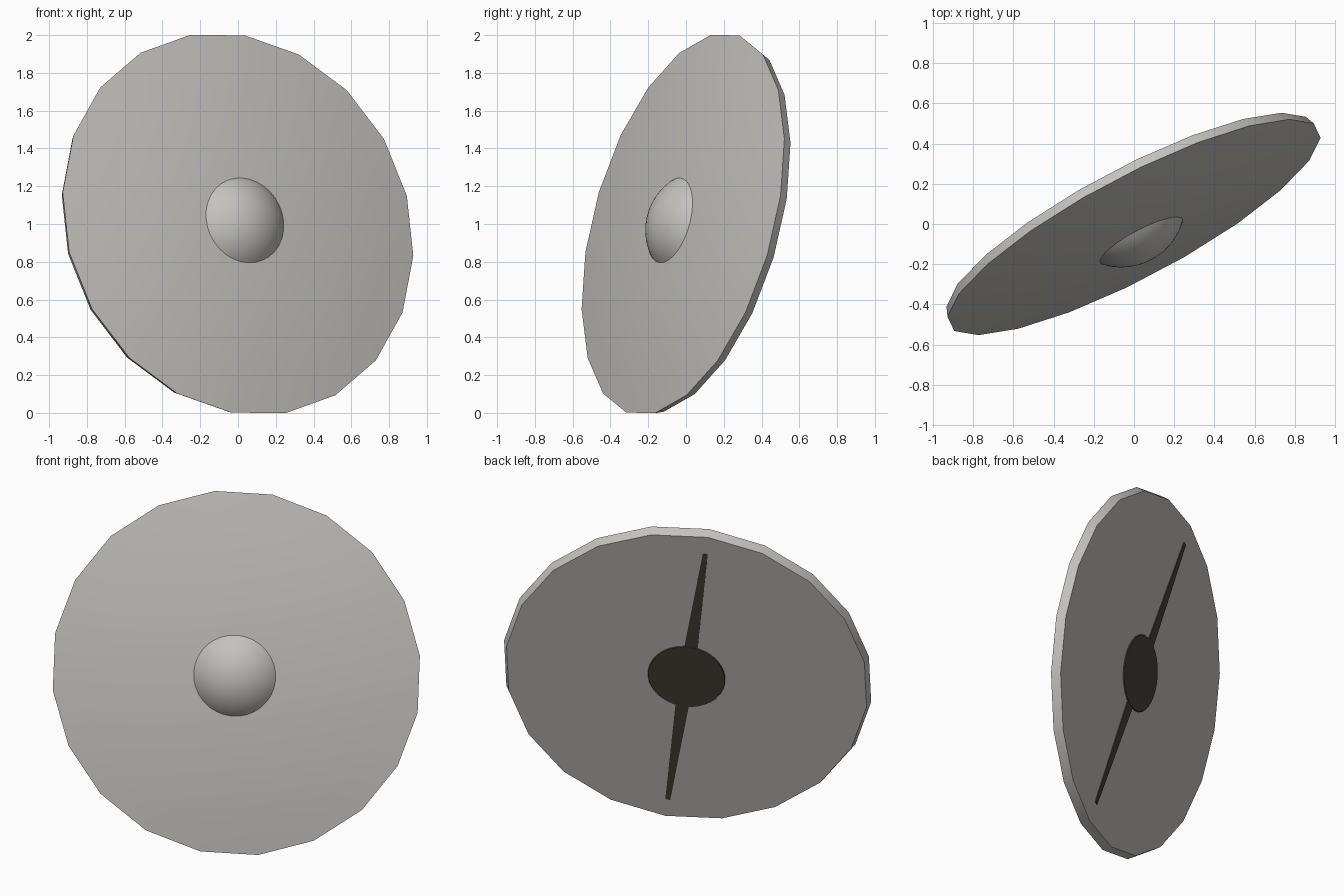
import bpy, bmesh, math
from mathutils import Vector, Matrix

if "Cube" in bpy.data.objects:
    bpy.data.objects.remove(bpy.data.objects["Cube"])

# Tilted frame of the shield: n = outward axis, a = grip direction, b = across
n = Vector((0.455, -0.857, 0.241)).normalized()
a = Vector((-0.25, 0.145, 1.0))
a = (a - n * a.dot(n)).normalized()
b = n.cross(a)
M = Matrix((a, b, n)).transposed().to_4x4()
M.translation = (0, -0.016, 1.0)


def material(name, rgb):
    m = bpy.data.materials.new(name)
    m.diffuse_color = (*rgb, 1)
    m.use_nodes = True
    m.node_tree.nodes["Principled BSDF"].inputs["Base Color"].default_value = m.diffuse_color
    return m


metal = material("light warm grey", (0.55, 0.54, 0.52))
dark = material("dark brown", (0.066, 0.056, 0.043))


def finish(name, bm, mat, angle=30):
    bmesh.ops.recalc_face_normals(bm, faces=bm.faces)
    bm.transform(M)
    me = bpy.data.meshes.new(name)
    bm.to_mesh(me)
    bm.free()
    me.materials.append(mat)
    ob = bpy.data.objects.new(name, me)
    bpy.context.collection.objects.link(ob)
    bpy.ops.object.select_all(action='DESELECT')
    ob.select_set(True)
    bpy.context.view_layer.objects.active = ob
    bpy.ops.object.shade_smooth_by_angle(angle=math.radians(angle))
    return ob


def lathe(name, profile, sides, mat, angle=30):
    """Spin (radius, height) points about the axis; radius 0 makes a pole."""
    bm = bmesh.new()
    rings = []
    for r, h in profile:
        if r == 0:
            rings.append([bm.verts.new((0, 0, h))] * sides)
        else:
            rings.append([bm.verts.new((r * math.cos(2 * math.pi * i / sides),
                                        r * math.sin(2 * math.pi * i / sides), h))
                          for i in range(sides)])
    for p, q in zip(rings, rings[1:]):
        for i in range(sides):
            j = (i + 1) % sides
            bm.faces.new(list(dict.fromkeys((p[i], p[j], q[j], q[i]))))
    return finish(name, bm, mat, angle)


# Shield body: shallow dome in front, 20-sided bevelled rim, flat back
R, H = 1.043, 0.085
dome = [(R * k / 6, H * (1 - (k / 6) ** 2)) for k in range(7)]
lathe("shield_body", dome + [(1.023, -0.05), (0, -0.05)], 20, metal)

# Boss: spherical cap, its foot sunk in the dome
rs, top = 0.32, 0.18
cap = [(rs * math.sin(t), top - rs + rs * math.cos(t))
       for t in (math.radians(50) * k / 8 for k in range(9))]
lathe("boss", cap + [(0, cap[-1][1])], 32, metal, 40)

# Dark plate behind the boss
lathe("back_plate", [(0, -0.055), (0.215, -0.055), (0.22, -0.048), (0, -0.048)], 32, dark)

# Grip bar: tapers to both ends
bm = bmesh.new()
outline = [(-0.9, -0.014), (0, -0.045), (0.9, -0.014), (0.9, 0.014), (0, 0.045), (-0.9, 0.014)]
face = bm.faces.new([bm.verts.new((x, y, -0.048)) for x, y in outline])
ext = bmesh.ops.extrude_face_region(bm, geom=[face])
bmesh.ops.translate(bm, vec=(0, 0, -0.006),
                    verts=[v for v in ext["geom"] if isinstance(v, bmesh.types.BMVert)])
finish("grip_bar", bm, dark)
